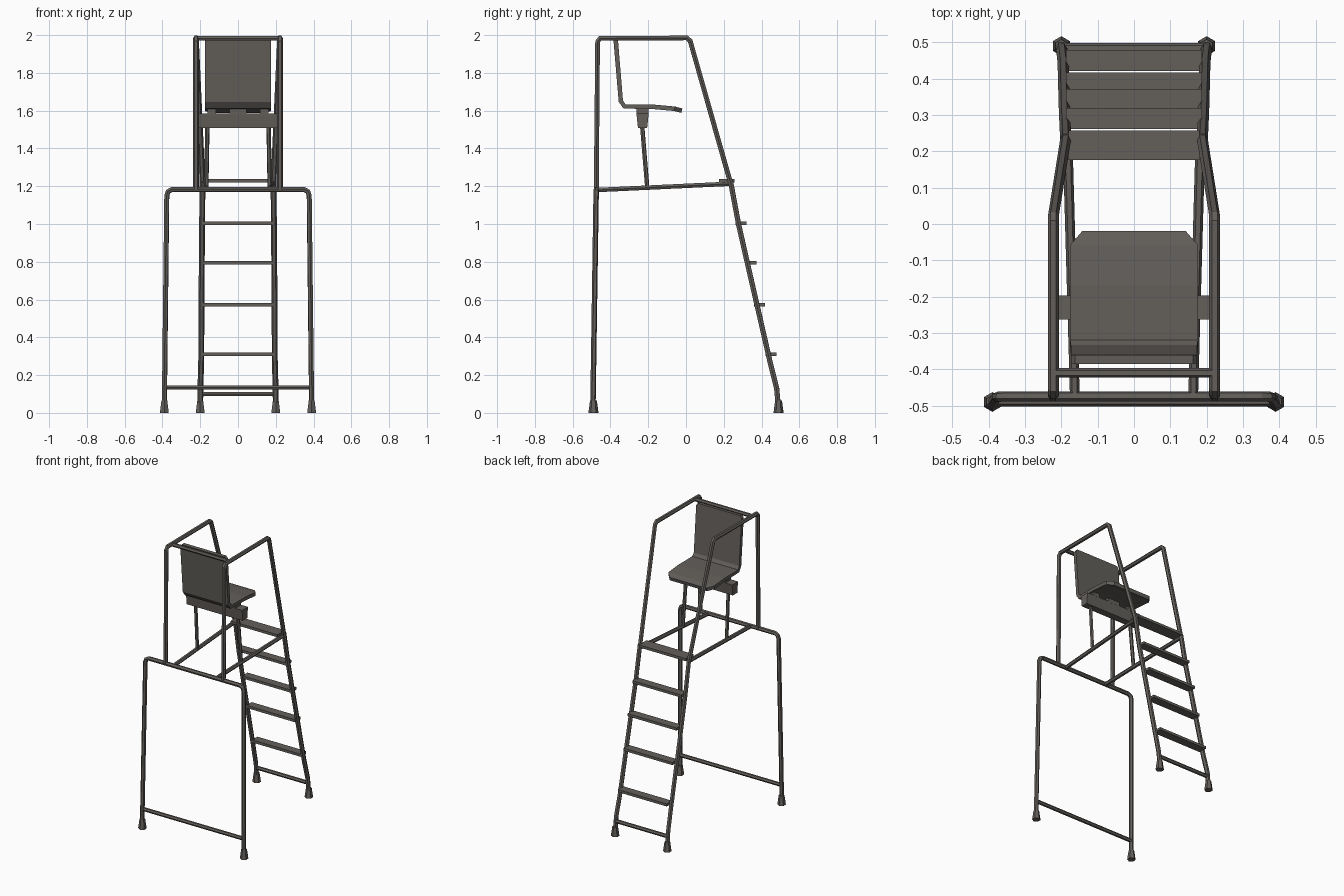
import bpy
import bmesh
from mathutils import Vector

cube = bpy.data.objects.get("Cube")
if cube:
    bpy.data.objects.remove(cube, do_unlink=True)

grey = bpy.data.materials.new("warm dark grey")
grey.use_nodes = True
colour = (0.125, 0.115, 0.105, 1)
grey.diffuse_color = colour
grey.node_tree.nodes["Principled BSDF"].inputs["Base Color"].default_value = colour


def finish(name, bm):
    bmesh.ops.recalc_face_normals(bm, faces=bm.faces)
    mesh = bpy.data.meshes.new(name)
    bm.to_mesh(mesh)
    bm.free()
    mesh.materials.append(grey)
    obj = bpy.data.objects.new(name, mesh)
    bpy.context.collection.objects.link(obj)
    return obj


def tube(name, points, radius=0.013):
    """Low-poly bent tube through the points."""
    curve = bpy.data.curves.new(name + " path", "CURVE")
    curve.dimensions = "3D"
    curve.bevel_depth = radius
    curve.bevel_resolution = 1
    curve.use_fill_caps = True
    spline = curve.splines.new("POLY")
    spline.points.add(len(points) - 1)
    for p, co in zip(spline.points, points):
        p.co = (*co, 1)
    path = bpy.data.objects.new(name + " path", curve)
    bpy.context.collection.objects.link(path)
    bpy.context.view_layer.update()
    mesh = bpy.data.meshes.new_from_object(
        path.evaluated_get(bpy.context.evaluated_depsgraph_get()))
    bpy.data.objects.remove(path, do_unlink=True)
    bm = bmesh.new()
    bm.from_mesh(mesh)
    bpy.data.meshes.remove(mesh)
    for f in bm.faces:
        f.smooth = False
        f.material_index = 0
    return finish(name, bm)


def box(name, centre, size, bottom_scale=1):
    """Box whose depth can taper towards the bottom."""
    bm = bmesh.new()
    bmesh.ops.create_cube(bm, size=1)
    for v in bm.verts:
        if v.co.z < 0:
            v.co.y *= bottom_scale
        v.co = Vector(c + s * k for c, s, k in zip(centre, size, v.co))
    return finish(name, bm)


def foot(name, x, y):
    bm = bmesh.new()
    bmesh.ops.create_cone(bm, cap_ends=True, segments=6,
                          radius1=0.027, radius2=0.018, depth=0.065)
    bmesh.ops.translate(bm, verts=bm.verts, vec=(x, y, 0.0325))
    return finish(name, bm)


# Wide front frame
half = [(0.39, -0.493, 0.02), (0.377, -0.476, 1.15),
        (0.37, -0.475, 1.172), (0.35, -0.475, 1.182)]
tube("front_frame", half + [(-x, y, z) for x, y, z in reversed(half)], 0.0145)
tube("front_lower_bar", [(-0.385, -0.489, 0.135), (0.385, -0.489, 0.135)])

# Side parts, mirrored left and right
for side, s in (("left", 1), ("right", -1)):
    tube(side + "_guard_rail", [
        (s * 0.222, -0.475, 1.18), (s * 0.222, -0.468, 1.965),
        (s * 0.222, -0.455, 1.983), (s * 0.222, 0.005, 1.985),
        (s * 0.222, 0.022, 1.97), (s * 0.188, 0.235, 1.22)], 0.015)
    tube(side + "_ladder_rail", [
        (s * 0.188, 0.235, 1.23), (s * 0.190, 0.278, 1.0),
        (s * 0.192, 0.328, 0.78), (s * 0.195, 0.445, 0.27),
        (s * 0.199, 0.480, 0.13), (s * 0.200, 0.490, 0.02)], 0.0155)
    tube(side + "_platform_rail",
         [(s * 0.163, -0.47, 1.18), (s * 0.183, 0.235, 1.213)], 0.0135)
    tube(side + "_seat_post",
         [(s * 0.168, -0.205, 1.19), (s * 0.162, -0.233, 1.53)], 0.012)
    foot(side + "_front_foot", s * 0.39, -0.49)
    foot(side + "_ladder_foot", s * 0.2, 0.49)

tube("top_cross_bar", [(-0.222, -0.41, 1.983), (0.222, -0.41, 1.983)])

# Ladder steps
for i, (y, z) in enumerate([(0.45, 0.31), (0.388, 0.573), (0.343, 0.795), (0.29, 1.003)]):
    box(f"step_{i + 1}", (0, y, z), (0.375, 0.058, 0.018))
box("top_step", (0, 0.217, 1.23), (0.36, 0.082, 0.018))
tube("bottom_rung", [(-0.2, 0.485, 0.1), (0.2, 0.485, 0.1)])

# Seat beam and spacer blocks
box("seat_beam", (0, -0.23, 1.547), (0.43, 0.065, 0.075), 0.75)
for name, x, width in (("left", 0.14, 0.045), ("middle", 0, 0.09), ("right", -0.14, 0.045)):
    box(name + "_seat_spacer", (x, -0.23, 1.595), (width, 0.065, 0.03))

# Bent shell of backrest and seat: depth, height and half width of each row
rows = [(-0.373, 1.988, 0.162), (-0.372, 1.973, 0.174), (-0.345, 1.65, 0.174),
        (-0.325, 1.622, 0.176), (-0.17, 1.62, 0.176), (-0.06, 1.61, 0.176),
        (-0.022, 1.6, 0.142)]
bm = bmesh.new()
pairs = [[bm.verts.new((k * w, y, z)) for k in (-1, 1)] for y, z, w in rows]
for a, b in zip(pairs, pairs[1:]):
    bm.faces.new((a[0], a[1], b[1], b[0]))
seat = finish("seat_shell", bm)
thick = seat.modifiers.new("thickness", "SOLIDIFY")
thick.thickness = 0.024
thick.offset = 0
